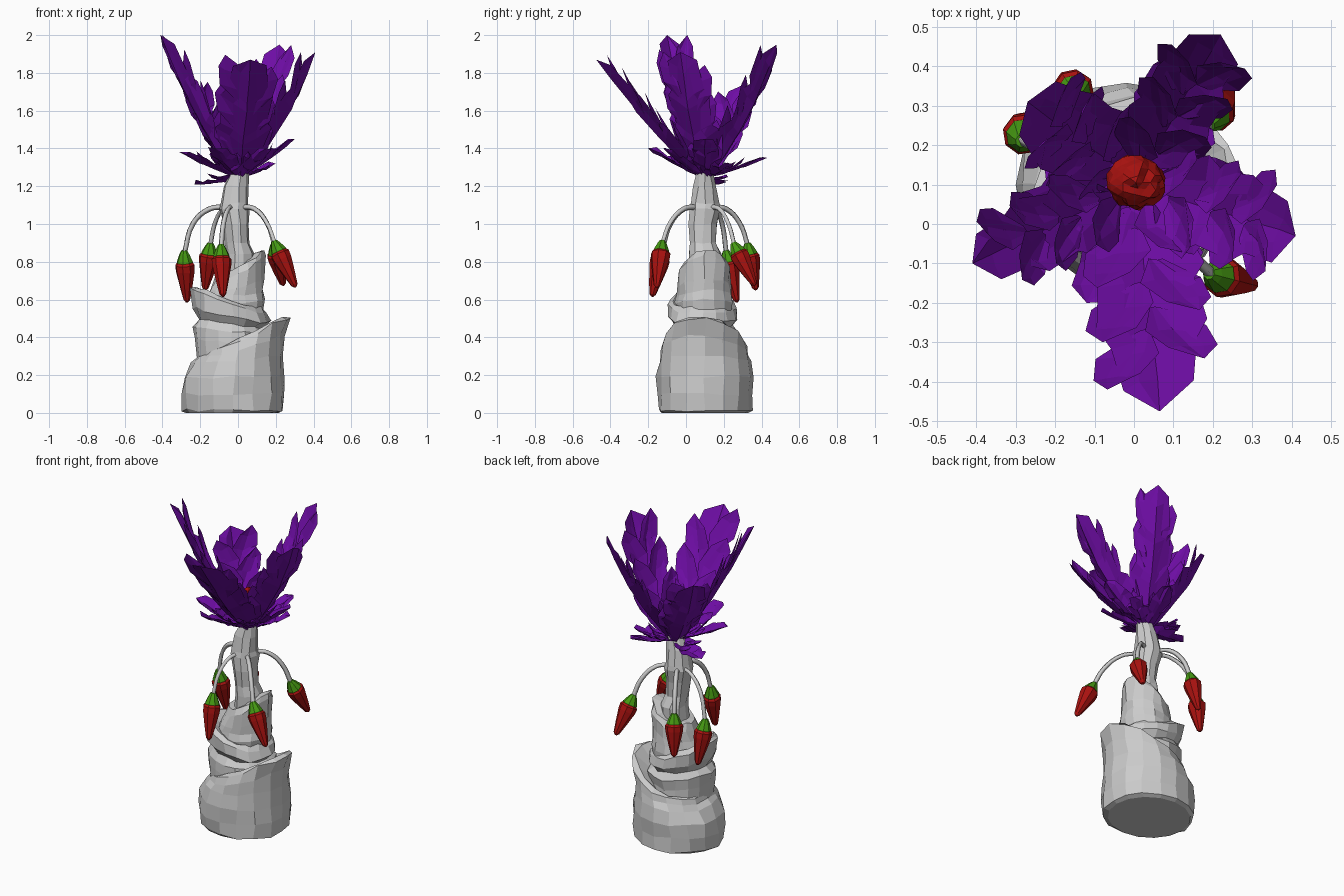
import bpy, bmesh, math, random
from mathutils import Vector as V

if "Cube" in bpy.data.objects:
    bpy.data.objects.remove(bpy.data.objects["Cube"])

random.seed(4)


def material(name, rgb):
    m = bpy.data.materials.new(name)
    m.diffuse_color = (*rgb, 1)
    m.use_nodes = True
    m.node_tree.nodes["Principled BSDF"].inputs["Base Color"].default_value = m.diffuse_color
    return m


PURPLE = material("purple", (0.156, 0.004, 0.376))
RED = material("red", (0.4, 0.006, 0.005))
GREEN = material("green", (0.06, 0.32, 0.006))


def mesh_object(name, bm, mat=None):
    bmesh.ops.recalc_face_normals(bm, faces=bm.faces)
    me = bpy.data.meshes.new(name)
    bm.to_mesh(me)
    bm.free()
    if mat:
        me.materials.append(mat)
    ob = bpy.data.objects.new(name, me)
    bpy.context.collection.objects.link(ob)
    return ob


def skin(bm, rings):
    """Join closed rings of points into a capped tube."""
    rows = [[bm.verts.new(p) for p in ring] for ring in rings]
    n = len(rows[0])
    for lo, hi in zip(rows, rows[1:]):
        for i in range(n):
            j = (i + 1) % n
            bm.faces.new((lo[i], lo[j], hi[j], hi[i]))
    bm.faces.new(rows[0])
    bm.faces.new(rows[-1])


def sheath(name, rings, direction=0, sides=16, jitter=0.008):
    """Ring = z, cx, cy, rx, ry, lift; the lift raises one side into a pointed lip."""
    bm = bmesh.new()
    loops = []
    for k, (z, cx, cy, rx, ry, lift) in enumerate(rings):
        loop = []
        for i in range(sides):
            a = math.tau * i / sides
            f = ((1 + math.cos(a - math.radians(direction))) / 2) ** 2
            g = 1 + 1.1 * lift * f ** 2
            j = jitter if k else 0
            loop.append(V((cx + rx * g * math.cos(a) + random.uniform(-j, j),
                           cy + ry * g * math.sin(a) + random.uniform(-j, j),
                           z + lift * f + random.uniform(-j, j))))
        loops.append(loop)
    skin(bm, loops)
    return mesh_object(name, bm)


# Wrapped trunk: three lipped sheaths and a slim stalk
sheath("base_sheath", [(0, -.03, .10, .245, .23, 0), (.015, -.025, .10, .268, .25, 0),
                       (.10, -.022, .10, .274, .256, 0), (.19, -.022, .10, .268, .255, 0),
                       (.26, -.01, .10, .235, .24, .05), (.29, 0, .10, .222, .225, .12),
                       (.32, .01, .105, .222, .215, .18), (.33, .01, .10, .20, .19, .185),
                       (.30, -.01, .10, .15, .15, .13)], -10)
sheath("middle_sheath", [(.22, -.03, .09, .18, .18, 0), (.36, -.03, .085, .19, .18, .03),
                         (.42, -.03, .09, .195, .185, .04), (.45, -.03, .09, .165, .155, .05),
                         (.48, -.025, .085, .195, .185, .08), (.53, -.035, .09, .19, .18, .13),
                         (.56, -.035, .09, .165, .155, .11), (.55, -.03, .10, .12, .12, .07)], 185)
sheath("upper_sheath", [(.45, -.02, .10, .14, .14, 0), (.57, -.02, .095, .165, .155, .03),
                        (.61, -.02, .095, .15, .145, .04), (.65, -.01, .095, .145, .14, .06),
                        (.71, 0, .10, .125, .135, .12), (.75, .005, .10, .115, .115, .11),
                        (.75, 0, .10, .07, .07, .09)], 5)
sheath("stalk", [(.6, 0, .10, .09, .09, 0), (.84, .01, .10, .075, .09, 0),
                 (.90, -.005, .09, .064, .072, 0), (1.0, -.01, .09, .068, .078, 0),
                 (1.08, -.02, .10, .08, .085, 0), (1.11, -.02, .10, .075, .08, 0),
                 (1.2, -.01, .10, .066, .064, 0), (1.27, .005, .10, .05, .045, 0)], 0, 10, .004)


# Leaves: creased sheets with a toothed outline and overlapping leaflets
MAIN = [(0, .25), (.10, .65), (.30, 1), (.36, .82), (.58, .95), (.64, .72), (.84, .62)]
SMALL = [(0, .3), (.35, 1), (.70, .75)]


def blade(bm, teeth, start, tip, width, bow=0.03, lift=0.4, across=None, jitter=.01):
    t_dir = (tip - start).normalized()
    side = (across or t_dir.cross(V((0, 0, 1)))).normalized()
    up = side.cross(t_dir).normalized()
    length = (tip - start).length

    def spine(t):
        return start.lerp(tip, t) - up * bow * math.sin(math.pi * t)

    rows = []
    for t, w in teeth:
        row = []
        for s in (-1, -.5, 0, .5, 1):
            h = s * w * width
            p = spine(t) + side * h + up * lift * abs(h) + t_dir * length * .08 * abs(s)
            j = jitter if s else jitter / 3
            row.append(bm.verts.new(p + V([random.uniform(-j, j) for _ in range(3)])))
        rows.append(row)
    for lo, hi in zip(rows, rows[1:]):
        for i in range(4):
            bm.faces.new((lo[i], lo[i + 1], hi[i + 1], hi[i]))
    end = bm.verts.new(tip)
    for i in range(4):
        bm.faces.new((rows[-1][i], rows[-1][i + 1], end))
    return spine, side, up, t_dir


def leaf(name, start, tip, width, bow=0.03, leaflets=(.10, .34, .56)):
    bm = bmesh.new()
    start, tip = V(start), V(tip)
    spine, side, up, t_dir = blade(bm, MAIN, start, tip, width, bow)
    length = (tip - start).length
    for t in leaflets:
        for s in (-1, 1):
            t2 = t + .05 * s
            a = spine(t2) + up * .015 + side * s * width * .12
            b = a + t_dir * length * .36 + side * s * width * .75 + up * width * .5
            blade(bm, SMALL, a, b, width * .55, .015, .2, side, .006)
    mesh_object(name, bm, PURPLE)


leaf("front_leaf", (.01, .07, 1.24), (.065, -.475, 1.87), .145, .02)
leaf("right_leaf", (.03, .09, 1.24), (.41, -.03, 1.91), .125, .04)
leaf("back_right_leaf", (.02, .13, 1.24), (.22, .48, 1.95), .11, .035)
leaf("left_leaf", (-.03, .08, 1.24), (-.41, -.10, 2.0), .105, .02)
leaf("back_left_leaf", (-.02, .13, 1.24), (-.27, .31, 1.74), .13, .03)
LOW = [((.30, .10, 1.45), .085), ((.15, -.12, 1.40), .06), ((-.31, .02, 1.38), .085),
       ((-.23, .17, 1.21), .075), ((.09, .43, 1.35), .06), ((-.12, -.20, 1.40), .075),
       ((.20, .24, 1.32), .06)]
for n, (tip, w) in enumerate(LOW):
    leaf(f"low_leaf_{n + 1}", (.002, .10, 1.24), tip, w, .01, (.3,))

# Lumpy red flower heart
bm = bmesh.new()
bmesh.ops.create_icosphere(bm, subdivisions=3, radius=1)
for v in bm.verts:
    r = random.uniform(.88, 1.1)
    v.co = V((v.co.x * .072 * r + .005, v.co.y * .068 * r + .105, v.co.z * .10 * r + 1.39))
mesh_object("flower_heart", bm, RED)


# Hanging pods: arched stem, green cap and tapered red body
def turned(name, head, tip, profile, mat, sides=8):
    axis = tip - head
    q = axis.to_track_quat("Z", "Y")
    bm = bmesh.new()
    skin(bm, [[head + axis * t + q @ V((r * math.cos(math.tau * i / sides),
                                       r * math.sin(math.tau * i / sides), 0))
               for i in range(sides)] for t, r in profile])
    mesh_object(name, bm, mat)


def stem(name, pts):
    cu = bpy.data.curves.new(name, "CURVE")
    cu.dimensions = "3D"
    cu.bevel_depth, cu.bevel_resolution, cu.resolution_u = .014, 0, 4
    sp = cu.splines.new("BEZIER")
    sp.bezier_points.add(len(pts) - 1)
    for bp, p in zip(sp.bezier_points, pts):
        bp.co = p
        bp.handle_left_type = bp.handle_right_type = "AUTO"
    bpy.context.collection.objects.link(bpy.data.objects.new(name, cu))


PODS = [((-.285, .21, .86), (-.27, .27, .585)), ((-.145, .325, .90), (-.175, .37, .65)),
        ((-.09, -.12, .89), (-.08, -.18, .615)), ((.19, -.125, .91), (.305, -.155, .665)),
        ((.19, .25, .90), (.24, .365, .675))]
for n, (head, tip) in enumerate(PODS, 1):
    head, tip = V(head), V(tip)
    core = V((-.015, .10, 1.09))
    out = V((head.x - core.x, head.y - core.y, 0))
    stem(f"pod_stem_{n}", [core + out.normalized() * .06, core + out * .5 - V((0, 0, .01)),
                           core + out * .82 - V((0, 0, .085)), head.lerp(tip, .06)])
    turned(f"pod_cap_{n}", head, tip, [(0, .016), (.08, .028), (.22, .044), (.30, .042)], GREEN)
    turned(f"pod_body_{n}", head, tip, [(.20, .036), (.28, .053), (.40, .051), (.7, .034),
                                        (.95, .018), (1, .006)], RED)
